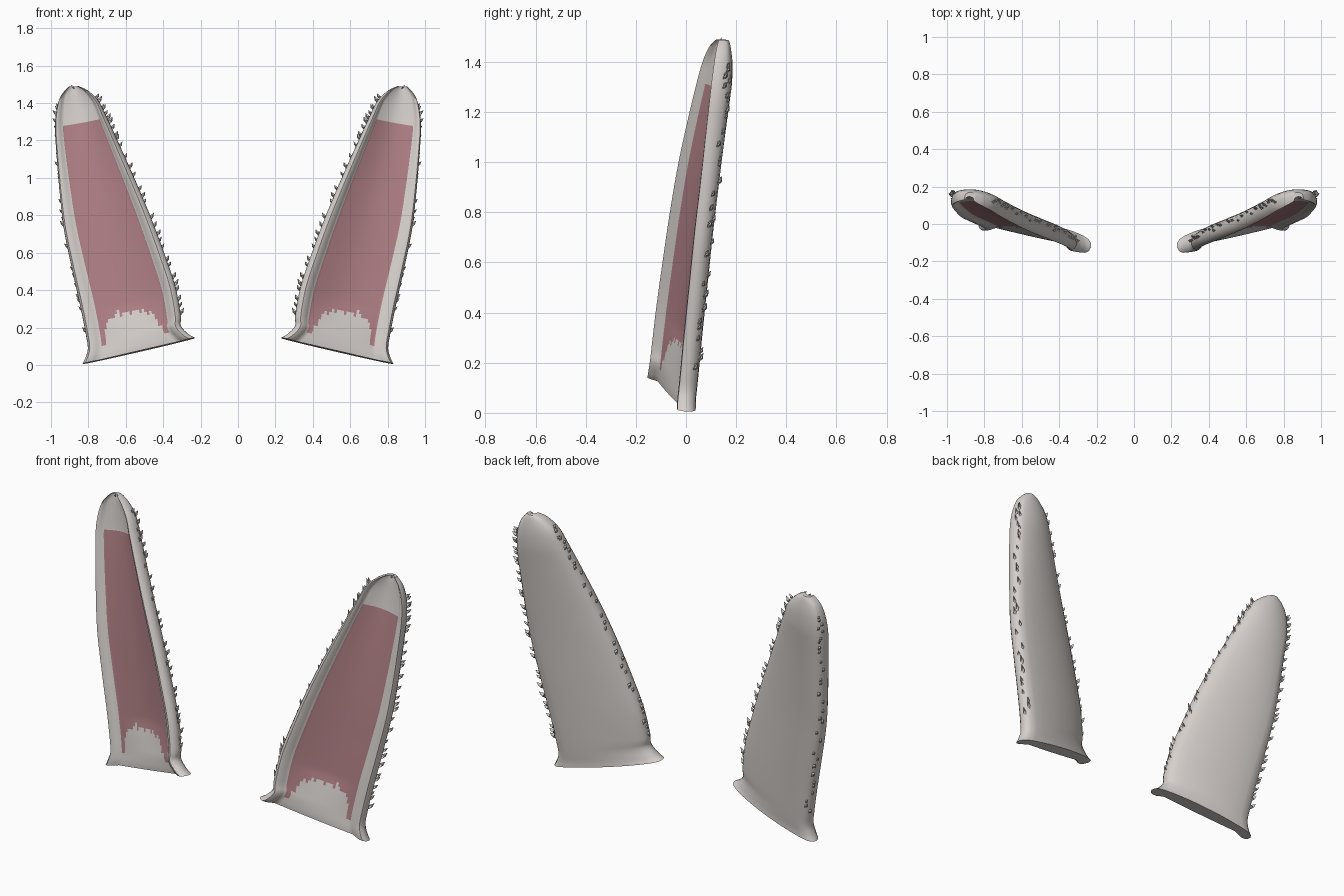
import bpy, bmesh, math, random
from mathutils import Vector

if "Cube" in bpy.data.objects:
    bpy.data.objects.remove(bpy.data.objects["Cube"])

random.seed(4)

def material(name, rgb):
    m = bpy.data.materials.new(name)
    m.diffuse_color = (*rgb, 1)
    m.use_nodes = True
    m.node_tree.nodes["Principled BSDF"].inputs["Base Color"].default_value = m.diffuse_color
    return m

FUR = material("pale grey fur", (0.67, 0.63, 0.60))
PINK = material("dusty pink", (0.43, 0.215, 0.235))
UP = Vector((0.2, 0.08, 0.975)).normalized()

# Ear edges from base to tip: inner x, y, z then outer x, y, z
STATIONS = [
    (.230, -.125, .145, .832, .005, .005),
    (.265, -.122, .165, .815, .005, .040),
    (.305, -.115, .210, .803, .010, .090),
    (.307, -.108, .270, .815, .018, .170),
    (.335, -.090, .420, .845, .032, .320),
    (.395, -.065, .600, .885, .050, .500),
    (.470, -.035, .800, .930, .072, .720),
    (.555, .000, 1.00, .953, .095, .920),
    (.645, .045, 1.20, .970, .117, 1.13),
    (.700, .075, 1.32, .977, .132, 1.27),
    (.745, .098, 1.41, .968, .140, 1.37),
    (.800, .118, 1.465, .945, .143, 1.44),
    (.850, .135, 1.490, .905, .145, 1.487)]

def spline(rows, t):
    """Catmull-Rom interpolation through rows of numbers."""
    n = len(rows) - 1
    i = min(int(t), n - 1)
    f = t - i
    a, b, c, d = (rows[max(0, min(n, k))] for k in range(i - 1, i + 3))
    return [q + .5 * f * (r - p + f * (2*p - 5*q + 4*r - s + f * (3*(q - r) + s - p)))
            for p, q, r, s in zip(a, b, c, d)]

def frame(t):
    v = spline(STATIONS, t)
    inner, outer = Vector(v[:3]), Vector(v[3:])
    chord = outer - inner
    thick = 1 if t < 9 else 1 - .6 * ((t - 9) / 3) ** 1.5
    return inner, chord, chord.cross(UP).normalized(), thick

def ear_point(t, u, v):
    inner, chord, normal, thick = frame(t)
    return inner + chord * u + normal * v * thick

# Cross-section (across, depth): rounded back, thick rims, shallow hollow front
BACK = [(.000, 0), (.010, -.022), (.035, -.040), (.09, -.053), (.18, -.064),
        (.30, -.071), (.42, -.074), (.54, -.073), (.66, -.069), (.78, -.061),
        (.89, -.050), (.96, -.038), (.988, -.022), (1.0, 0)]
RIM_OUT = [(.988, .022), (.962, .034), (.93, .032), (.89, .020)]
RIM_IN = [(.11, .016), (.075, .031), (.04, .035), (.012, .023)]
COLS = 28
FLOOR = [(.85 - .71 * i / COLS, 0) for i in range(COLS + 1)]
FLOOR = [(u, .006 - .022 * math.sin(math.pi * (.85 - u) / .71)) for u, v in FLOOR]
SECTION = BACK + RIM_OUT + FLOOR + RIM_IN
FIRST = len(BACK) + len(RIM_OUT)

def tuft_limit(u):
    """Height of the ragged fur patch over the base, across the ear."""
    ragged = .014 * math.sin(u * 71) + .009 * math.sin(u * 133)
    return .065 + .15 * max(0, 1 - ((u - .53) / .34) ** 4) + ragged

def finish(bm, name):
    bmesh.ops.recalc_face_normals(bm, faces=bm.faces)
    me = bpy.data.meshes.new(name)
    bm.to_mesh(me)
    bm.free()
    ob = bpy.data.objects.new(name, me)
    bpy.context.collection.objects.link(ob)
    me.materials.append(FUR)
    me.materials.append(PINK)
    mirror = ob.modifiers.new("mirror", 'MIRROR')
    mirror.use_axis = (True, False, False)
    bpy.ops.object.select_all(action='DESELECT')
    ob.select_set(True)
    bpy.context.view_layer.objects.active = ob
    bpy.ops.object.shade_smooth_by_angle(angle=math.radians(40))
    return ob

# Ear shell, lofted from base to tip, with the pink lining on its hollow
bm = bmesh.new()
times = [i / 8 for i in range(12 * 8 + 1)]
rings = []
for t in times:
    inner, chord, normal, thick = frame(t)
    base = Vector(STATIONS[0][:3]).lerp(Vector(STATIONS[0][3:]), .5)
    height = (inner + chord * .5 - base).dot(UP)
    ring = []
    for k, (u, v) in enumerate(SECTION):
        # fur swelling at the foot of the hollow
        if FIRST <= k <= FIRST + COLS and height < .26:
            v += .026 * math.cos(height / .26 * math.pi / 2) * math.sin(math.pi * (.85 - u) / .71)
        ring.append(bm.verts.new(inner + chord * u + normal * v * thick))
    rings.append((ring, height))
n = len(SECTION)
for j in range(len(rings) - 1):
    (a, h0), (b, h1) = rings[j], rings[j + 1]
    for k in range(n):
        f = bm.faces.new((a[k], a[(k + 1) % n], b[(k + 1) % n], b[k]))
        if FIRST <= k < FIRST + COLS and times[j + 1] <= 9:
            u = (SECTION[k][0] + SECTION[k + 1][0]) / 2
            h = (h0 + h1) / 2
            sliver = u > .79 and .07 < h < .17
            if h > tuft_limit(u) or sliver:
                f.material_index = 1
bm.faces.new(rings[0][0])
bm.faces.new(rings[-1][0])
finish(bm, "ear")

# Small pointed fur tufts along both edges
bm = bmesh.new()

def tuft(root, out, back, size):
    tip = root + out * size * .75 + UP * size * .75
    side = back * size * .28
    ring = [root - UP * size * .4, root + out * size * .35 - UP * size * .12 + side,
            root + out * size * .6 + UP * size * .1,
            root + UP * size * .35, root + out * size * .3 - side]
    vs = [bm.verts.new(p) for p in ring]
    top = bm.verts.new(tip)
    for i in range(5):
        bm.faces.new((vs[i], vs[(i + 1) % 5], top))
    bm.faces.new(vs[::-1])

COUNT = 30
for edge in (0, 1):
    for i in range(COUNT):
        t = 3 + 7.3 * (i + random.uniform(.1, .9)) / COUNT
        inner, chord, normal, thick = frame(t)
        u, v = random.choice([(.004, -.016), (.015, -.030), (.03, -.038)])
        root = ear_point(t, 1 - u if edge else u, v)
        out = chord.normalized() * (1 if edge else -1)
        out = (out - normal * .35).normalized()
        tuft(root - out * .004, out, normal, random.uniform(.026, .038))
tuft(ear_point(12, .5, 0) - UP * .006, Vector((1, 0, 0)), Vector((0, 1, 0)), .02)
finish(bm, "edge_fur")
